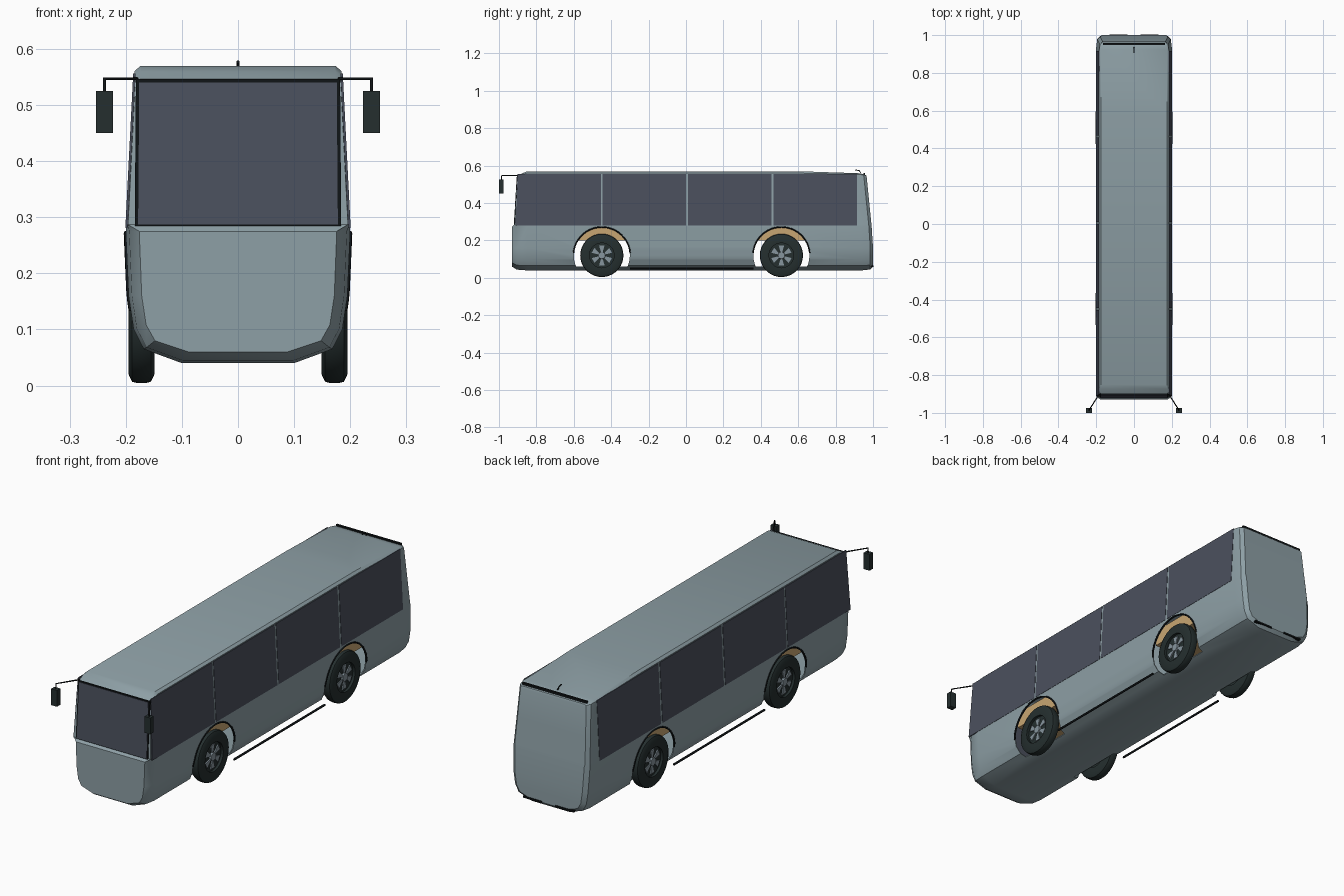
import bpy, bmesh, math
from mathutils import Vector

if "Cube" in bpy.data.objects:
    bpy.data.objects.remove(bpy.data.objects["Cube"])


def mat(name, rgb):
    m = bpy.data.materials.new(name)
    m.diffuse_color = (*rgb, 1)
    m.use_nodes = True
    m.node_tree.nodes["Principled BSDF"].inputs["Base Color"].default_value = m.diffuse_color
    return m


PAINT = mat("grey_blue_paint", (.27, .35, .38))
GLASS = mat("dark_glass", (.07, .08, .11))
RUBBER = mat("rubber", (.018, .028, .028))
BLACK = mat("black_trim", (.005, .007, .008))
TAN = mat("tan_lining", (.58, .38, .17))
METAL = mat("rim_metal", (.24, .30, .34))

WHEELS_Y = (-.45, .51)
AXLE_Z = .12


def finish(name, bm, material, smooth=None):
    bmesh.ops.recalc_face_normals(bm, faces=bm.faces[:])
    me = bpy.data.meshes.new(name)
    bm.to_mesh(me)
    bm.free()
    ob = bpy.data.objects.new(name, me)
    bpy.context.collection.objects.link(ob)
    me.materials.append(material)
    if smooth:
        smooth_object(ob, smooth)
    return ob


def smooth_object(ob, angle):
    bpy.ops.object.select_all(action='DESELECT')
    ob.select_set(True)
    bpy.context.view_layer.objects.active = ob
    bpy.ops.object.shade_smooth_by_angle(angle=math.radians(angle))


def box(name, lo, hi, material):
    bm = bmesh.new()
    bmesh.ops.create_cube(bm, size=1)
    for v in bm.verts:
        v.co = Vector([lo[i] + (hi[i] - lo[i]) * (v.co[i] + .5) for i in range(3)])
    return finish(name, bm, material)


def plate(name, corners, out, material):
    """Thin plate: a quad pushed along the outward vector."""
    bm = bmesh.new()
    a = [bm.verts.new(Vector(c) - Vector(out)) for c in corners]
    b = [bm.verts.new(Vector(c) + Vector(out)) for c in corners]
    bm.faces.new(a)
    bm.faces.new(b)
    for i in range(4):
        j = (i + 1) % 4
        bm.faces.new((a[i], a[j], b[j], b[i]))
    return finish(name, bm, material)


def tube(name, pts, radius, material):
    cu = bpy.data.curves.new(name, 'CURVE')
    cu.dimensions = '3D'
    cu.bevel_depth = radius
    cu.bevel_resolution = 1
    cu.use_fill_caps = True
    sp = cu.splines.new('POLY')
    sp.points.add(len(pts) - 1)
    for p, c in zip(sp.points, pts):
        p.co = (*c, 1)
    ob = bpy.data.objects.new(name, cu)
    bpy.context.collection.objects.link(ob)
    cu.materials.append(material)
    return ob


def lathe(name, profile, steps, centre, material, closed=False):
    """Spin (x, radius) points around an axis along x."""
    bm = bmesh.new()
    rings = []
    for k in range(steps):
        a = 2 * math.pi * k / steps
        rings.append([bm.verts.new((centre[0] + x, centre[1] + r * math.cos(a),
                                    centre[2] + r * math.sin(a))) for x, r in profile])
    n = len(profile)
    for k in range(steps):
        p, q = rings[k], rings[(k + 1) % steps]
        for i in range(n if closed else n - 1):
            j = (i + 1) % n
            bm.faces.new((p[i], p[j], q[j], q[i]))
    if not closed:
        bm.faces.new([r[0] for r in rings])
        bm.faces.new([r[-1] for r in rings])
    return finish(name, bm, material, 35)


# Body shell: half section swept through stations along the length
SECTION = [(.10, .04), (.168, .065), (.186, .10), (.195, .16), (.2, .275),
           (.199, .287), (.193, .40), (.186, .54), (.1845, .56), (.174, .57)]
# y, lower width, upper width, roof height factor, floor raise, front lean, rear lean
STATIONS = [(-.93, .88, .985, .15, .02, 1, 0), (-.905, .97, 1, .65, .004, 1, 0),
            (-.85, 1, 1, 1, 0, 0, 0), (.6, 1, 1, 1, 0, 0, 0),
            (.94, 1, 1, .65, 0, 0, .5), (.985, .975, .975, .5, .005, 0, 1),
            (1.0, .88, .9, .3, .02, 0, 1)]


def front_lean(z):
    return 0 if z < .28 else .014 + (z - .285) * .06


def side_x(z):
    for (x0, z0), (x1, z1) in zip(SECTION, SECTION[1:]):
        if z <= z1:
            t = max(0, (z - z0) / (z1 - z0))
            return x0 + (x1 - x0) * t
    return SECTION[-1][0]


bm = bmesh.new()
rings = []
for y, low, up, k, lift, fl, rl in STATIONS:
    pts = []
    for x, z in SECTION:
        w = up if z > .28 else low
        yy = y + fl * front_lean(z) - rl * max(0, z - .2) * .1
        zz = .54 + (z - .54) * k if z > .54 else z + lift * max(0, 1 - (z - .04) / .1)
        pts.append((x * w, yy, zz))
    right = [bm.verts.new(p) for p in pts]
    left = [bm.verts.new((-p[0], p[1], p[2])) for p in pts]
    rings.append(right + left[::-1])
n = len(rings[0])
for p, q in zip(rings, rings[1:]):
    for i in range(n):
        j = (i + 1) % n
        bm.faces.new((p[i], p[j], q[j], q[i]))
for r in (rings[0], rings[-1]):
    for i in range(n // 2 - 1):
        bm.faces.new((r[i], r[i + 1], r[n - 2 - i], r[n - 1 - i]))
body = finish("body_shell", bm, PAINT)
body.modifiers.new("walls", 'SOLIDIFY').thickness = .005

# Wheel arches cut through the side walls only
cutters = []
for y in WHEELS_Y:
    for s in (-1, 1):
        c = lathe("arch_cutter", [(0, .15), (.16, .15)], 40,
                  (.14 if s > 0 else -.30, y, AXLE_Z), PAINT)
        c.hide_render = True
        m = body.modifiers.new("arch", 'BOOLEAN')
        m.object = c
        m.solver = 'EXACT'
        cutters.append(c)
dg = bpy.context.evaluated_depsgraph_get()
cut_mesh = bpy.data.meshes.new_from_object(body.evaluated_get(dg))
body.modifiers.clear()
body.data = cut_mesh
for c in cutters:
    bpy.data.objects.remove(c)
smooth_object(body, 30)


# Windscreen and its frame on the leaning front
def screen(name, w0, w1, z0, z1, depth, material):
    y0, y1 = -.93 + front_lean(z0), -.93 + front_lean(z1)
    plate(name, [(-w0, y0, z0), (w0, y0, z0), (w1, y1, z1), (-w1, y1, z1)],
          (0, -depth, 0), material)


screen("windscreen_frame", .184, .182, .281, .546, .003, BLACK)
screen("windscreen", .178, .176, .287, .540, .0045, GLASS)

# Parts repeated on both sides
for s, side in ((1, "right"), (-1, "left")):
    for i, (a, b) in enumerate([(-.912, -.455), (-.446, .0), (.01, .457), (.468, .915)]):
        top_a = -.90 if i == 0 else a
        plate(f"{side}_window_{i + 1}",
              [(s * .1988, a, .281), (s * .1988, b, .281),
               (s * .1848, b, .556), (s * .1848, top_a, .556)], (s * .002, 0, 0), GLASS)

    tube(f"{side}_sill_bar", [(s * .19, -.30, .05), (s * .19, .36, .05)], .005, BLACK)

    # mirror on a bent arm
    tube(f"{side}_mirror_arm", [(s * .18, -.895, .547), (s * .238, -.985, .547),
                                (s * .238, -.987, .52)], .003, BLACK)
    x0, x1 = sorted((s * .223, s * .253))
    box(f"{side}_mirror", (x0, -1.0, .45), (x1, -.975, .525), RUBBER)

    # rear vent slits
    x0, x1 = sorted((s * .035, s * .13))
    box(f"{side}_rear_slit", (x0, .99, .058), (x1, 1.003, .066), BLACK)

    for y, end in zip(WHEELS_Y, ("front", "rear")):
        tag = f"{end}_{side}"
        arc = []
        for k in range(25):
            a = math.radians(5 + 170 * k / 24)
            z = AXLE_Z + .152 * math.sin(a)
            arc.append((s * side_x(z), y + .152 * math.cos(a), z))
        tube(f"{tag}_arch_trim", arc, .004, BLACK)

        c = (s * .172, y, AXLE_Z)
        lathe(f"{tag}_tyre",
              [(s * u, r) for u, r in [(-.022, .066), (-.023, .10), (-.017, .113), (-.008, .1155),
                                       (.008, .1155), (.017, .113), (.023, .10), (.022, .066)]],
              36, c, RUBBER, closed=True)
        lathe(f"{tag}_wheel_disc", [(-s * .018, .067), (s * .010, .067)], 28, c, RUBBER)
        lathe(f"{tag}_hub", [(0, .022), (s * .019, .018)], 16, c, METAL)

        # six wedge spokes
        bm = bmesh.new()
        x = s * .184
        for k in range(6):
            a = math.radians(60 * k + 30)
            front, back = [], []
            for r, d in ((.018, -.25), (.056, -.27), (.056, .27), (.018, .25)):
                p = (y + r * math.cos(a + d), AXLE_Z + r * math.sin(a + d))
                front.append(bm.verts.new((x + s * .003, *p)))
                back.append(bm.verts.new((x - s * .004, *p)))
            bm.faces.new(front)
            bm.faces.new(back)
            for i in range(4):
                j = (i + 1) % 4
                bm.faces.new((front[i], front[j], back[j], back[i]))
        finish(f"{tag}_spokes", bm, METAL)

# Tan cabin floor blocks above the axles
for y, end in zip(WHEELS_Y, ("front", "rear")):
    box(f"{end}_cabin_floor", (-.175, y - .15, .20), (.175, y + .15, .275), TAN)

# Roof strip and small aerial at the rear
box("rear_roof_strip", (-.165, .948, .552), (.165, .958, .5615), BLACK)
tube("roof_aerial", [(0, .935, .562), (0, .925, .574), (0, .905, .577)], .003, BLACK)
